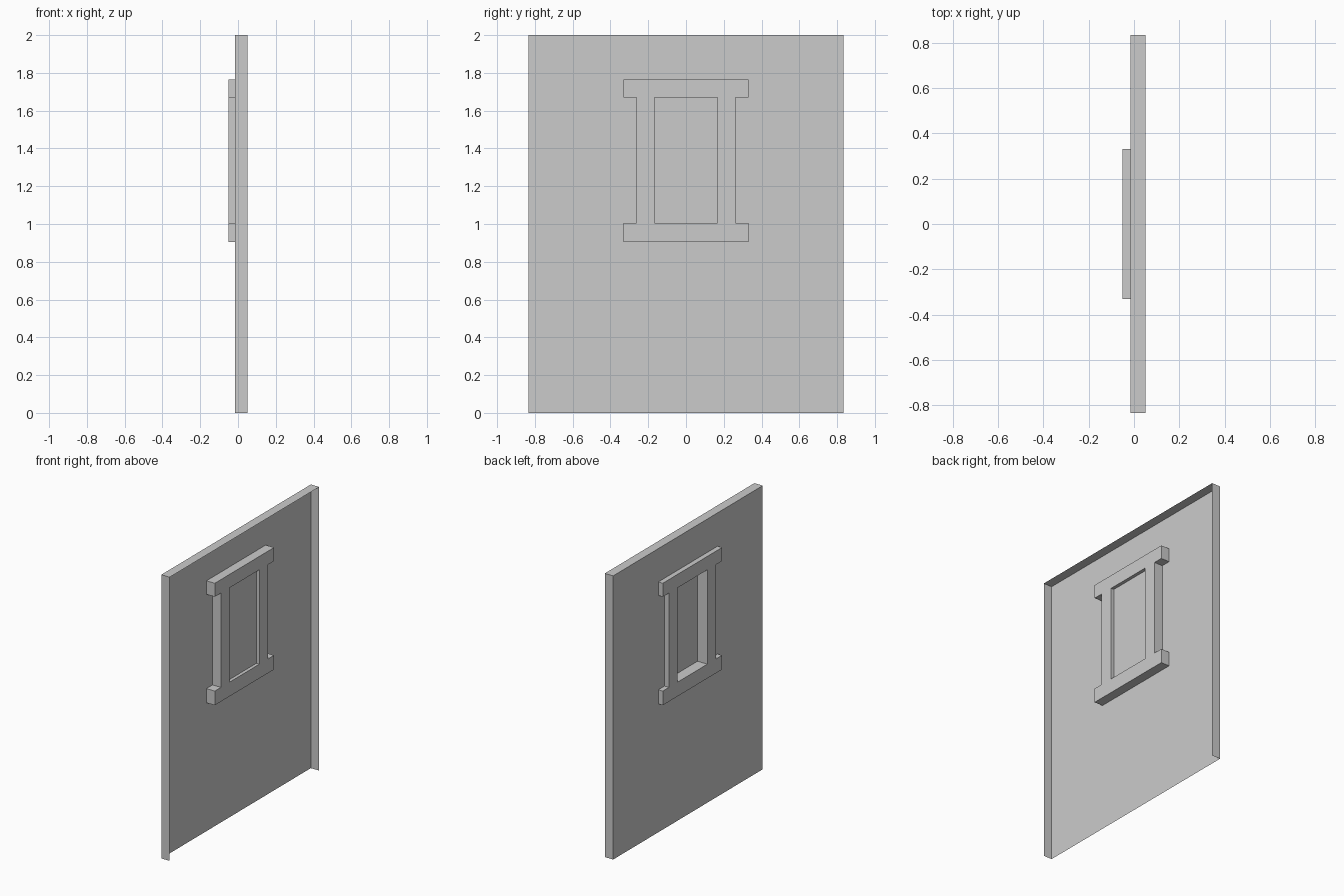
import bpy
import bmesh

default = bpy.data.objects.get("Cube")
if default:
    bpy.data.objects.remove(default, do_unlink=True)

grey = bpy.data.materials.new("light_grey")
grey.use_nodes = True
GREY = (0.6, 0.6, 0.6, 1)
grey.diffuse_color = GREY
grey.node_tree.nodes["Principled BSDF"].inputs["Base Color"].default_value = GREY

# Main dimensions
HALF_W, HEIGHT = 0.833, 2.0
SKIN_X, RIM_X = -0.015, 0.05
PANE_X = 0.027
Y_CUTS = [-0.33, -0.262, -0.167, 0.167, 0.262, 0.33]
Z_CUTS = [0.905, 1.005, 1.67, 1.765]


def make_object(name, quads):
    """Join quads into one welded mesh object."""
    bm = bmesh.new()
    for quad in quads:
        bm.faces.new([bm.verts.new(p) for p in quad])
    bmesh.ops.remove_doubles(bm, verts=bm.verts, dist=0.0001)
    mesh = bpy.data.meshes.new(name)
    bm.to_mesh(mesh)
    bm.free()
    mesh.materials.append(grey)
    obj = bpy.data.objects.new(name, mesh)
    bpy.context.collection.objects.link(obj)
    return obj


def rect(x, y0, y1, z0, z1):
    """Rectangle in the plane of the door, facing -x."""
    return [(x, y0, z0), (x, y0, z1), (x, y1, z1), (x, y1, z0)]


# Door skin with a window opening, and thin rims on the sides and top
outer = rect(SKIN_X, -HALF_W, HALF_W, 0, HEIGHT)
inner = rect(SKIN_X, Y_CUTS[2], Y_CUTS[3], Z_CUTS[1], Z_CUTS[2])
edge = rect(RIM_X, -HALF_W, HALF_W, 0, HEIGHT)
shell = []
for i in range(4):
    j = (i + 1) % 4
    shell.append([outer[i], outer[j], inner[j], inner[i]])
    if i < 3:
        shell.append([outer[j], outer[i], edge[i], edge[j]])
make_object("door_panel", shell)

# Window frame: two wide bars joined by two posts, passing through the skin
cells = []
for row in range(3):
    for col in range(5):
        if row != 1 or col in (1, 3):
            cells.append(rect(0, Y_CUTS[col], Y_CUTS[col + 1],
                              Z_CUTS[row], Z_CUTS[row + 1]))
frame = make_object("window_frame", cells)
thick = frame.modifiers.new("depth", "SOLIDIFY")
thick.thickness = 2 * RIM_X
thick.offset = 0

# Window pane set inside the frame
make_object("window_pane", [rect(PANE_X, Y_CUTS[2], Y_CUTS[3],
                                 Z_CUTS[1], Z_CUTS[2])])
